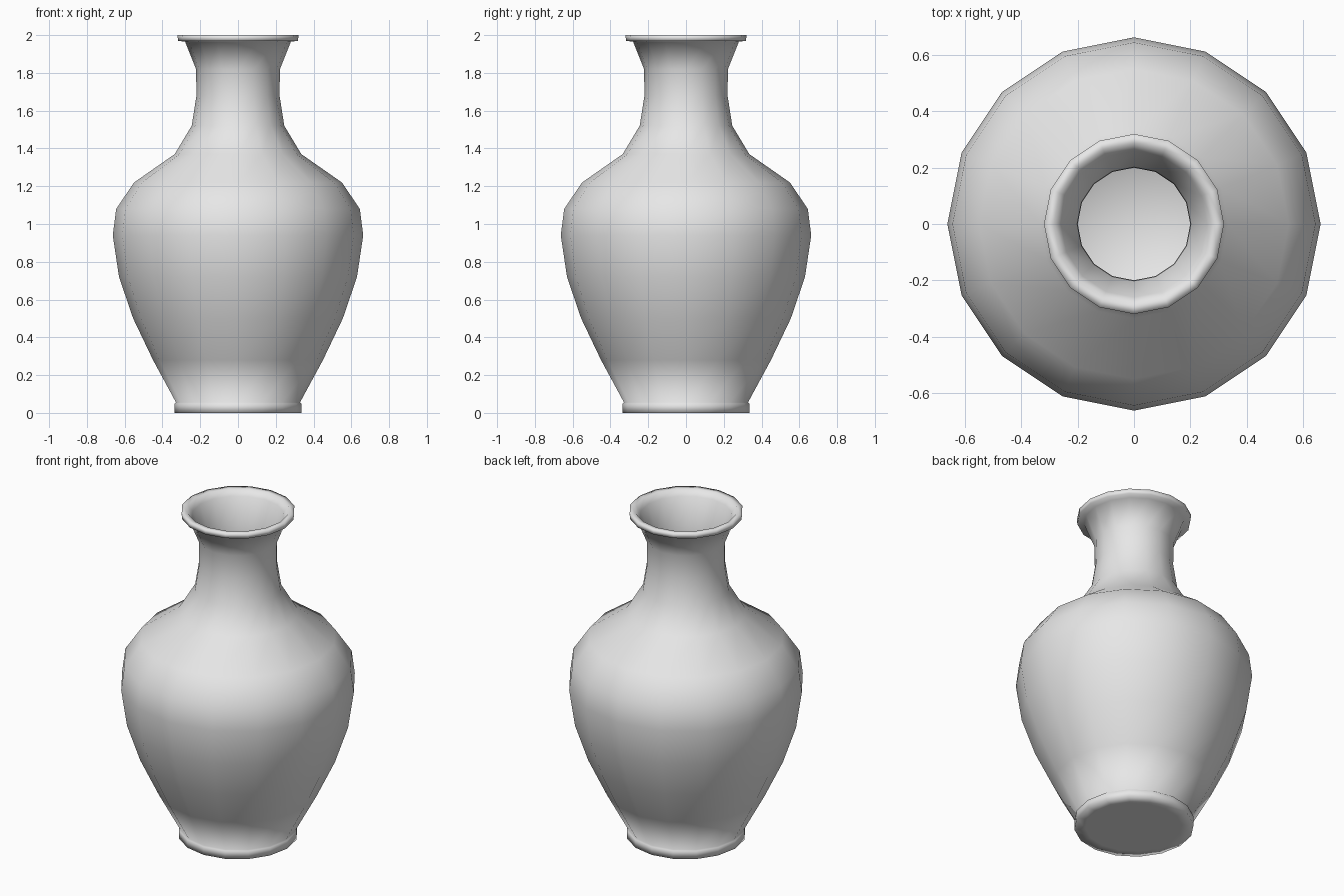
import bpy, bmesh, math
from mathutils import Matrix

cube = bpy.data.objects.get("Cube")
if cube:
    bpy.data.objects.remove(cube, do_unlink=True)

SEGMENTS = 16
WALL = 0.02

# One plain glaze for the whole vessel
glaze = bpy.data.materials.new("pale grey glaze")
glaze.use_nodes = True
colour = (0.8, 0.8, 0.8, 1)
glaze.diffuse_color = colour
glaze.node_tree.nodes["Principled BSDF"].inputs["Base Color"].default_value = colour

# Profiles as (radius, height): underside and foot, body, rim
foot = [(0, 0), (0.27, 0), (0.335, 0), (0.335, 0.05)]
body = [(0.328, 0.055), (0.45, 0.28), (0.555, 0.5), (0.63, 0.72),
        (0.663, 0.94), (0.645, 1.08), (0.55, 1.22), (0.335, 1.37),
        (0.245, 1.52), (0.22, 1.68), (0.222, 1.82), (0.28, 1.965)]
rim = [(0.318, 1.97), (0.32, 2.0), (0.285, 2.0)]
# The inside follows the body, one wall thickness in, down to the floor
inside = [(r - WALL, z) for r, z in reversed(body[1:])]
floor = [(0.31, 0.07), (0, 0.07)]
profile = foot + body + rim + inside + floor


def lathe(name, points, material):
    """Revolve a profile around z and shade it smooth."""
    bm = bmesh.new()
    verts = [bm.verts.new((r, 0, z)) for r, z in points]
    edges = [bm.edges.new(pair) for pair in zip(verts, verts[1:])]
    bmesh.ops.spin(bm, geom=verts + edges, cent=(0, 0, 0), axis=(0, 0, 1),
                   angle=math.tau, steps=SEGMENTS)
    bmesh.ops.remove_doubles(bm, verts=bm.verts, dist=0.0005)
    bmesh.ops.recalc_face_normals(bm, faces=bm.faces)
    for face in bm.faces:
        face.smooth = True
    mesh = bpy.data.meshes.new(name)
    bm.to_mesh(mesh)
    bm.free()
    mesh.materials.append(material)
    obj = bpy.data.objects.new(name, mesh)
    bpy.context.collection.objects.link(obj)
    return obj


lathe("vase", profile, glaze)
